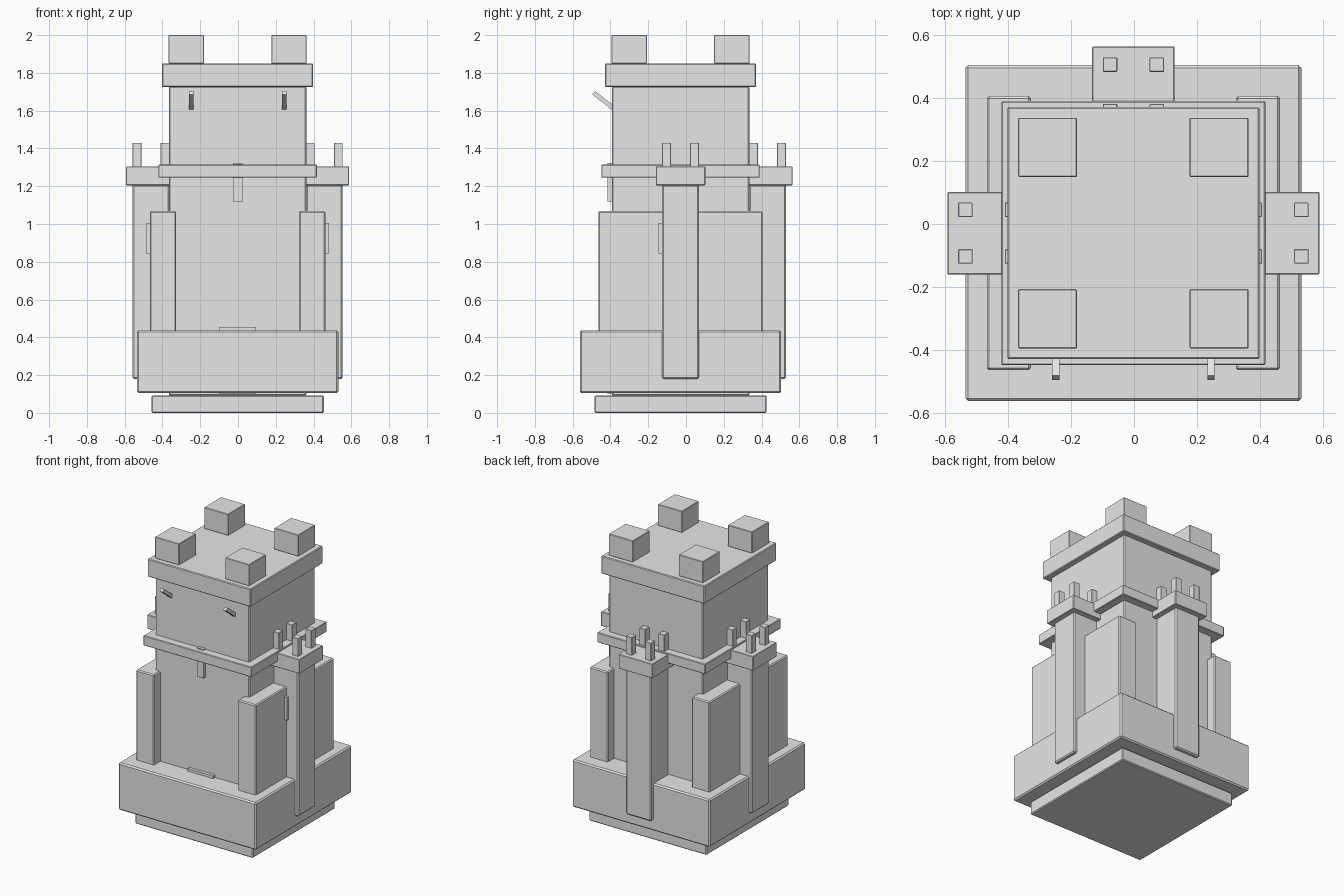
import bpy
import math
from mathutils import Matrix

if "Cube" in bpy.data.objects:
    bpy.data.objects.remove(bpy.data.objects["Cube"], do_unlink=True)

# Single stone colour
stone = bpy.data.materials.new("light_grey_stone")
stone.use_nodes = True
GREY = (0.8, 0.8, 0.8, 1)
stone.diffuse_color = GREY
stone.node_tree.nodes["Principled BSDF"].inputs["Base Color"].default_value = GREY

CX, CY = -0.002, -0.029   # axis of the keep


def block(name, center, size, bottom, top, bevel=0.0):
    """Upright box with optional narrow chamfers."""
    bpy.ops.mesh.primitive_cube_add(size=1)
    ob = bpy.context.object
    ob.name = name
    ob.data.transform(Matrix.Diagonal((size[0], size[1], top - bottom, 1)))
    ob.location = (center[0], center[1], (bottom + top) / 2)
    ob.data.materials.append(stone)
    if bevel:
        mod = ob.modifiers.new("chamfer", "BEVEL")
        mod.width = bevel
        mod.segments = 1
    return ob


# Stacked square tiers of the keep: name, width, bottom, top, chamfer
for name, width, bottom, top, bevel in (
    ("foundation_slab", 0.912, 0, 0.092, 0.006),
    ("base_plinth", 1.066, 0.105, 0.437, 0.009),
    ("keep_core", 0.728, 0.09, 1.73, 0.007),
    ("middle_band", 0.838, 1.245, 1.315, 0.004),
    ("top_platform", 0.8, 1.725, 1.85, 0.005),
):
    block(name, (CX, CY), (width, width), bottom, top, bevel)

# Battlements on the platform corners
for sx, across in ((-1, "right"), (1, "left")):
    for sy, along in ((-1, "front"), (1, "back")):
        block(f"{along}_{across}_battlement", (CX + sx * 0.272, CY + sy * 0.272),
              (0.187, 0.188), 1.85, 2.0, 0.003)


# Slim turret with cap and four small battlements
def turret(name, x, y):
    block(name + "_turret_column", (x, y), (0.195, 0.195), 0.18, 1.21, 0.008)
    block(name + "_turret_cap", (x, y), (0.262, 0.262), 1.205, 1.305, 0.003)
    for i, (sx, sy) in enumerate(((-1, -1), (1, -1), (1, 1), (-1, 1))):
        block(f"{name}_turret_battlement_{i + 1}", (x + sx * 0.074, y + sy * 0.074),
              (0.046, 0.046), 1.30, 1.43, 0.002)


turret("right", CX - 0.459, CY)
turret("left", CX + 0.459, CY)
turret("back", CX, CY + 0.461)

for s, side in ((-1, "right"), (1, "left")):
    # Side buttress walls and their arrow slits
    block(side + "_buttress_wall", (CX + s * 0.395, CY), (0.14, 0.87), 0.43, 1.068, 0.007)
    block(side + "_arrow_slit", (CX + s * 0.462, -0.12), (0.044, 0.05), 0.845, 1.005)
    # Angled flag poles on the front
    pole = block(side + "_flag_pole", (CX + s * 0.246, -0.425), (0.023, 0.16), -0.0115, 0.0115)
    pole.location.z = 1.645
    pole.rotation_euler.x = math.radians(-38)

# Front window slit and doorway
block("front_window", (CX, -0.4), (0.05, 0.03), 1.12, 1.322)
block("front_door", (CX, -0.4), (0.196, 0.03), 0.1, 0.455)
